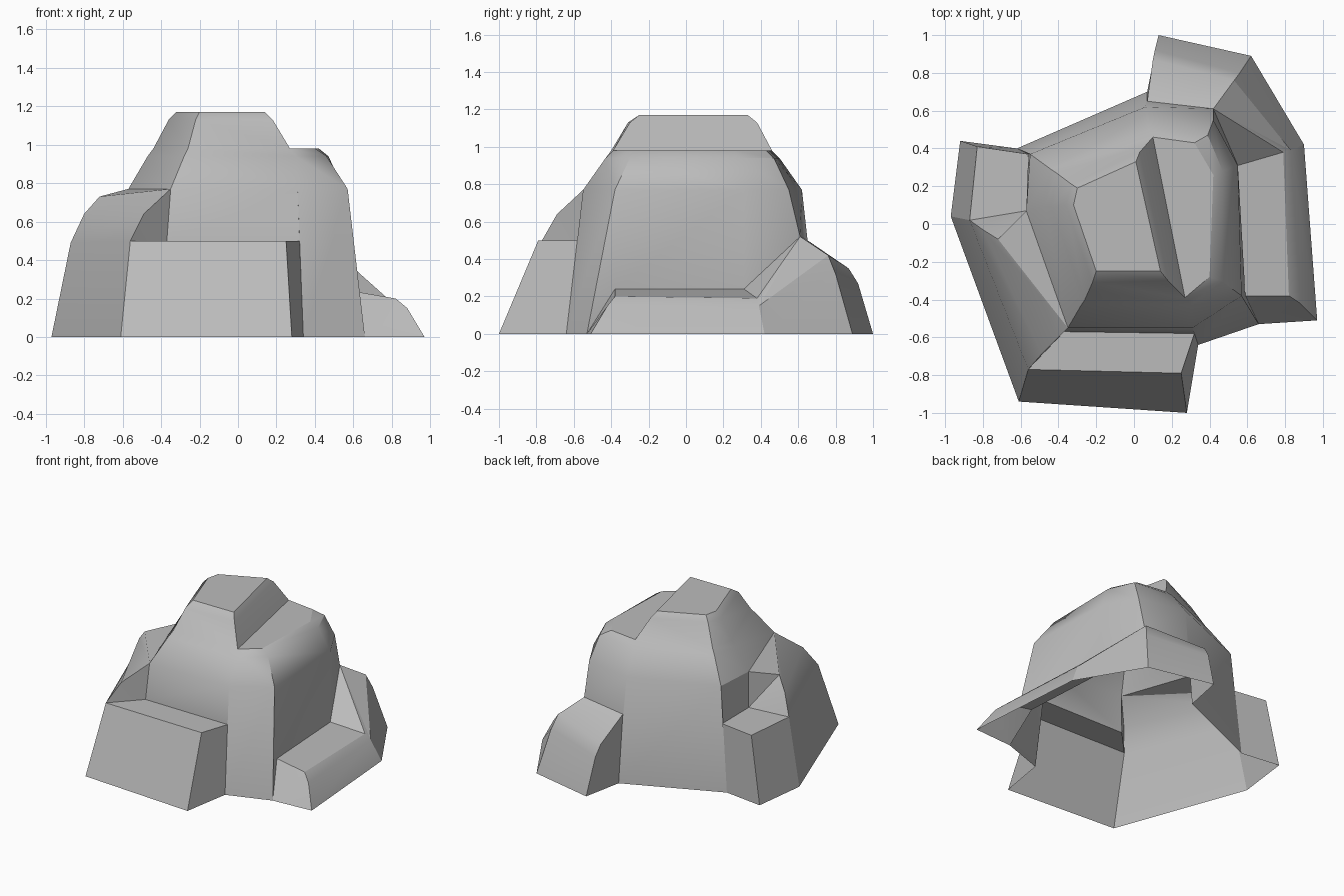
import bpy, bmesh, math
from mathutils import Vector

default_cube = bpy.data.objects.get("Cube")
if default_cube:
    bpy.data.objects.remove(default_cube, do_unlink=True)

# Stone material
stone = bpy.data.materials.new("grey_stone")
stone.use_nodes = True
stone.diffuse_color = (0.5, 0.5, 0.5, 1)
stone.node_tree.nodes["Principled BSDF"].inputs["Base Color"].default_value = stone.diffuse_color
stone.node_tree.nodes["Principled BSDF"].inputs["Roughness"].default_value = 0.9


def level(z, *outline):
    """Horizontal row of points at one height."""
    return [(x, y, z) for x, y in outline]


def add_face(mesh, corners):
    """Add a face, dropping corners that repeat."""
    unique = list(dict.fromkeys(corners))
    if len(unique) > 2:
        mesh.faces.new([mesh.verts.new(corner) for corner in unique])


def add_strip(mesh, rows, closed=False):
    """Bridge neighbouring rows of points with faces."""
    for upper, lower in zip(rows, rows[1:]):
        count = len(upper)
        for i in range(count if closed else count - 1):
            j = (i + 1) % count
            add_face(mesh, (upper[i], upper[j], lower[j], lower[i]))


def make_part(name, strips, loops=(), caps=()):
    """Build one open rock shell from strips, closed loops and flat caps."""
    mesh = bmesh.new()
    for rows in strips:
        add_strip(mesh, rows)
    for rows in loops:
        add_strip(mesh, rows, closed=True)
    for cap in caps:
        add_face(mesh, cap)
    bmesh.ops.remove_doubles(mesh, verts=mesh.verts, dist=0.001)
    bmesh.ops.recalc_face_normals(mesh, faces=mesh.faces)
    # Point the shell away from the middle of the rock
    middle = Vector((0, 0, 0.2))
    outward = sum(f.normal.dot(f.calc_center_median() - middle) * f.calc_area() for f in mesh.faces)
    if outward < 0:
        bmesh.ops.reverse_faces(mesh, faces=mesh.faces)
    data = bpy.data.meshes.new(name)
    mesh.to_mesh(data)
    mesh.free()
    data.materials.append(stone)
    part = bpy.data.objects.new(name, data)
    bpy.context.collection.objects.link(part)
    bpy.ops.object.select_all(action="DESELECT")
    part.select_set(True)
    bpy.context.view_layer.objects.active = part
    bpy.ops.object.shade_smooth_by_angle(angle=math.radians(30))


# Points shared where the ledges meet the body
left_inner, left_back = (-.57, .07, .5), (-.56, .37, .49)
left_back_foot, back_foot = (-.62, .4, 0), (.07, .7, 0)
back_inner, corner_inner = (.07, .65, .5), (.42, .61, .52)
right_back, right_front = (.55, .31, .24), (.59, -.38, .24)
right_foot, front_foot = (.66, -.53, 0), (.34, -.64, 0)
front_inner, slab_inner = (.32, -.58, .5), (-.37, -.57, .5)
slab_lip_left, slab_lip_front = (-.87, .02, .49), (-.56, -.77, .5)
slab_foot_left, slab_foot_front = (-.97, .04, 0), (-.61, -.94, 0)
east_foot, east_lip = (.9, .42, 0), (.83, .39, .15)

# Body: shoulder rings, starting at the left back corner
waist = level(.77, (-.55, .37), (.06, .62), (.42, .55), (.55, .31),
              (.57, -.38), (.31, -.55), (-.35, -.55), (-.57, .07))
shoulder = level(.94, (-.44, .29), (.08, .5), (.39, .47), (.47, .28),
                 (.46, -.3), (.3, -.43), (-.28, -.43), (-.47, .09))
shelf = level(.98, (-.41, .27), (.1, .46), (.32, .43), (.42, .26),
              (.4, -.28), (.27, -.39), (-.26, -.4), (-.44, .09))
left_back_top, back_top, corner_top, east_top, right_top, front_top, slab_top, left_top = waist

# Walls from the waist down to the ledges or the ground
wall_top = [left_top, left_back_top, left_back_top, back_top, back_top, corner_top,
            east_top, right_top, right_top, front_top, front_top, slab_top]
wall_base = [left_inner, left_back, left_back_foot, back_foot, back_inner, corner_inner,
             right_back, right_front, right_foot, front_foot, front_inner, slab_inner]

# Tower above the shelf
tower_base = shelf[:2] + shelf[5:]
tower_rim = level(1.13, (-.33, .21), (.03, .38), (.18, -.3), (-.22, -.31), (-.36, .1))
tower_top = level(1.17, (-.3, .19), (.01, .33), (.14, -.25), (-.2, -.25), (-.32, .1))
make_part("rock_body", [[wall_top, wall_base]],
          loops=[[waist, shoulder, shelf], [tower_base, tower_rim, tower_top]],
          caps=[shelf[1:6], tower_top])

# Front ledge
make_part("front_ledge", [[
    [slab_inner, front_inner, front_inner],
    [slab_lip_front, (.25, -.79, .5), front_inner],
    [slab_foot_front, (.28, -1, 0), front_foot]]])

# Sloping slab between the front and left ledges
make_part("left_slab", [
    [[slab_foot_left, slab_foot_front], [slab_lip_left, slab_lip_front]],
    [[left_inner, slab_lip_left, slab_lip_front, slab_inner],
     [left_inner, (-.8, -.03, .64), (-.49, -.69, .64), slab_inner],
     [left_inner, (-.72, -.08, .73), slab_top, slab_inner],
     [left_inner, left_top, slab_top, slab_inner]]])

# Left ledge
make_part("left_ledge", [[
    [left_inner, left_back, left_back],
    [slab_lip_left, (-.83, .41, .49), left_back],
    [slab_foot_left, (-.92, .44, 0), left_back_foot]]])

# Back spur
make_part("back_spur", [[
    [back_inner, back_inner, corner_inner, corner_inner],
    [back_inner, (.1, .87, .35), (.53, .76, .42), east_lip],
    [back_inner, (.11, .92, .27), (.56, .8, .32), east_lip],
    [back_foot, (.13, 1, 0), (.62, .89, 0), east_foot]]])

# Right ledge
right_lip = (.88, -.42, .15)
make_part("right_ledge", [
    [[corner_inner, right_back, right_front, right_front],
     [corner_inner, (.79, .38, .19), (.82, -.38, .2), right_foot],
     [corner_inner, east_lip, right_lip, right_foot]],
    [[east_lip, right_lip, right_foot], [east_foot, (.97, -.51, 0), right_foot]]])
